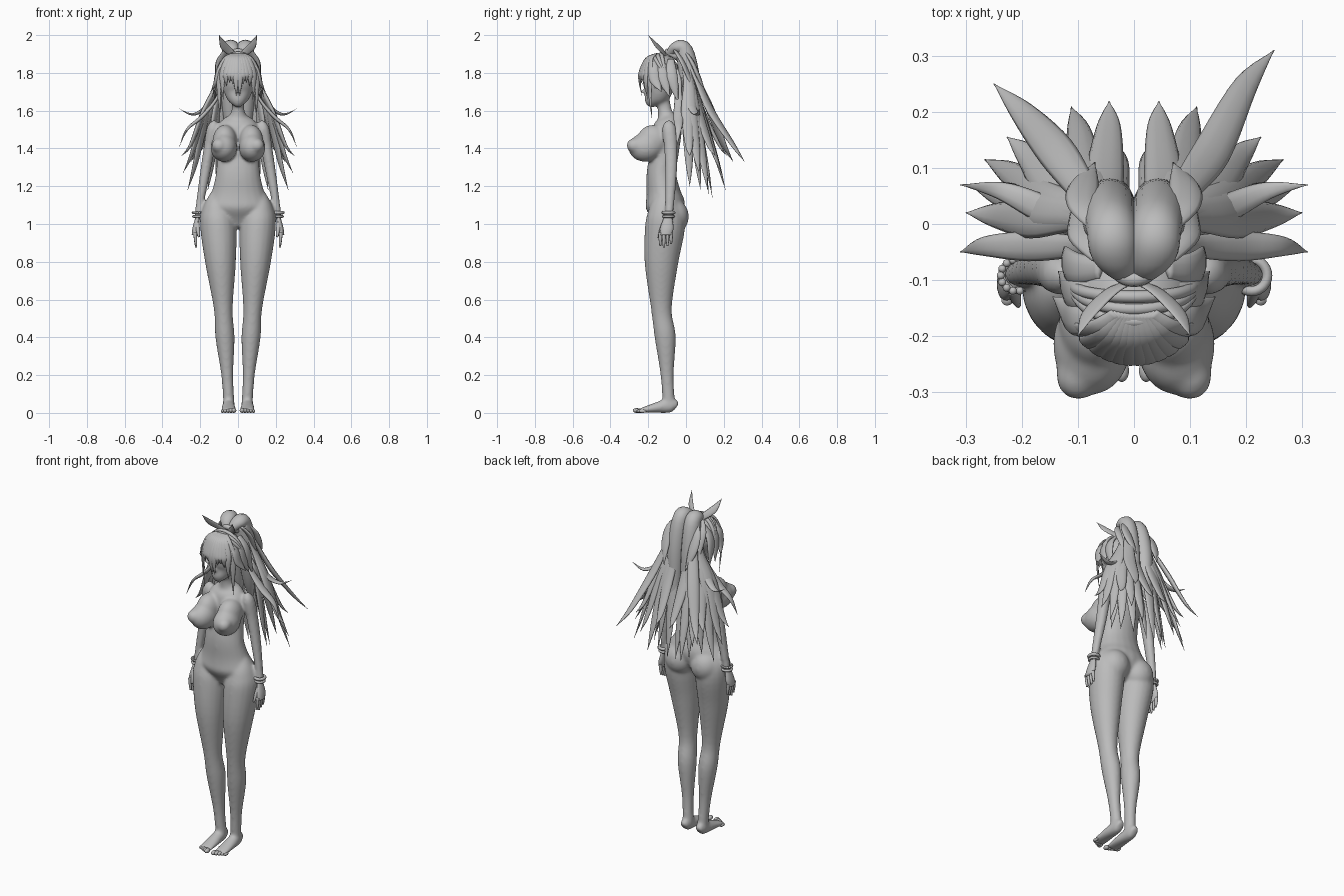
import bpy, bmesh, math
from mathutils import Vector

if "Cube" in bpy.data.objects:
    bpy.data.objects.remove(bpy.data.objects["Cube"])

grey = bpy.data.materials.new("plain_grey")
grey.use_nodes = True
grey.diffuse_color = (0.5, 0.5, 0.5, 1)
grey.node_tree.nodes["Principled BSDF"].inputs["Base Color"].default_value = grey.diffuse_color

ACROSS, DEPTH = Vector((1, 0, 0)), Vector((0, 1, 0))
MIRROR = {"right": -1, "left": 1}


def finish(bm, name):
    bmesh.ops.recalc_face_normals(bm, faces=bm.faces)
    mesh = bpy.data.meshes.new(name)
    bm.to_mesh(mesh)
    bm.free()
    mesh.materials.append(grey)
    mesh.shade_smooth()
    ob = bpy.data.objects.new(name, mesh)
    bpy.context.collection.objects.link(ob)
    return ob


def spline(points, steps):
    """Catmull-Rom through points that carry position, width and thickness."""
    result = []
    last = len(points) - 1
    for i in range(last):
        before, start, end, after = (Vector(points[min(max(k, 0), last)]) for k in range(i - 1, i + 3))
        slope_in, slope_out = (end - before) / 2, (after - start) / 2
        for k in range(steps):
            t = k / steps
            ease = t * t * (3 - 2 * t)
            result.append(start.lerp(end, ease) + slope_in * (t * (1 - t) ** 2) - slope_out * (t * t * (1 - t)))
    return result + [Vector(points[last])]


def tube(name, points, side=ACROSS, sides=20, steps=5):
    """Sweep an ellipse along a path of (x, y, z, half width, half thickness)."""
    bm = bmesh.new()
    path = spline(points, steps)
    rings = []
    for i, point in enumerate(path):
        ahead, behind = path[min(i + 1, len(path) - 1)], path[max(i - 1, 0)]
        normal = side.cross(Vector((ahead - behind)[:3])).normalized()
        width, thick = max(point[3], 0.001), max(point[4], 0.001)
        angles = [math.tau * k / sides for k in range(sides)]
        rings.append([bm.verts.new(Vector(point[:3]) + side * (width * math.cos(a)) + normal * (thick * math.sin(a)))
                      for a in angles])
    for lower, upper in zip(rings, rings[1:]):
        for k in range(sides):
            bm.faces.new((lower[k - 1], lower[k], upper[k], upper[k - 1]))
    bm.faces.new(rings[0])
    bm.faces.new(rings[-1])
    return finish(bm, name)


def column(name, rows, x_at, thick_at, side=ACROSS):
    """Upright limb from (height, depth, half width) rows and rules for x and thickness."""
    return tube(name, [(x_at(z), y, z, width, thick_at(width)) for z, y, width in rows], side)


def ball(name, centre, radius, opening=None):
    bm = bmesh.new()
    bmesh.ops.create_uvsphere(bm, u_segments=32, v_segments=20, radius=1)
    bmesh.ops.scale(bm, verts=bm.verts, vec=radius)
    bmesh.ops.translate(bm, verts=bm.verts, vec=centre)
    if opening:
        holes = [f for f in bm.faces if opening(f.calc_center_median())]
        bmesh.ops.delete(bm, geom=holes, context="FACES")
    return finish(bm, name)


def lock(name, points, width, side=None, flat=0.4):
    """Flat lock of hair, widest in the middle and pointed at the tip."""
    run = Vector(points[-1]) - Vector(points[0])
    side = Vector(side or (-run.y, run.x, 0)).normalized()
    last = len(points) - 1
    swell = [width * min(0.5 + 0.9 * i / last, 2.4 * (1 - i / last)) for i in range(last + 1)]
    return tube(name, [(*p, w, w * flat) for p, w in zip(points, swell)], side, sides=10)


def ring(name, centre, major, minor):
    bpy.ops.mesh.primitive_torus_add(location=centre, major_radius=major, minor_radius=minor,
                                     major_segments=28, minor_segments=8)
    ob = bpy.context.object
    ob.name = name
    ob.data.materials.append(grey)
    ob.data.shade_smooth()
    return ob


def flip(points, s):
    return [(s * x, *rest) for x, *rest in points]


# Torso, neck and head
torso = [(.98, -.12, .04), (1.04, -.11, .13), (1.1, -.11, .17), (1.17, -.12, .14), (1.27, -.13, .117),
         (1.4, -.11, .11), (1.5, -.1, .115), (1.55, -.1, .085), (1.59, -.11, .037), (1.7, -.13, .033)]
head = [(1.62, -.19, .015), (1.65, -.18, .045), (1.7, -.15, .075), (1.8, -.14, .09), (1.88, -.14, .05)]
parts = [column("body", torso, lambda z: 0, lambda w: .02 + w / 2),
         column("head", head, lambda z: 0, lambda w: w),
         ball("nose", (0, -.23, 1.7), (.008, .013, .013))]

# Legs, arms and the fuller shapes of the trunk
leg = [(1.18, -.12, .02), (1.1, -.115, .07), (1, -.11, .096), (.8, -.13, .082), (.55, -.13, .05), (.4, -.11, .051),
       (.2, -.1, .032), (.04, -.09, .03)]
foot = [(.05, -.05, .03, .02, .02), (.05, -.08, .04, .03, .04), (.05, -.2, .02, .04, .02), (.05, -.25, .01, .04, .01)]
arm = [(1.55, -.09, .01), (1.51, -.09, .032), (1.4, -.08, .031), (1.25, -.08, .027), (1.03, -.09, .018)]
for tag, s in MIRROR.items():
    def arm_x(z):
        return s * (.39 - .17 * z)

    parts += [
        column("leg", leg, lambda z: s * (.045 + .06 * z), lambda w: w * 1.1),
        column("arm", arm, arm_x, lambda w: w * 1.15),
        tube("foot", flip(foot, s)),
        ball("buttock", (s * .085, -.065, 1.04), (.085, .08, .09)),
        ball("chest_lower", (s * .075, -.215, 1.405), (.07, .09, .076)),
        ball("chest_upper", (s * .07, -.175, 1.44), (.064, .085, .085)),
        ball("chest_front", (s * .1, -.27, 1.415), (.04, .045, .04)),
    ]
    for i in range(5):
        size = .013 - .001 * i
        ball(f"{tag}_toe_{i}", (s * (.022 + .015 * i), .008 * i - .262, size), (size, .02, size))

    # Hands
    palm = [(1.05, -.095, .018), (.98, -.1, .034), (.94, -.107, .03)]
    column(tag + "_palm", palm, arm_x, lambda w: w / 2, DEPTH)
    for i in range(4):
        y, length = .019 * i - .136, .08 - .01 * abs(i - 1)
        tube(f"{tag}_finger_{i}", [(s * (.227 - .005 * k), y, .955 - length * k, r, r)
                                   for k, r in ((0, .01), (.5, .009), (1, .005))], DEPTH, 10)
    tube(tag + "_thumb", [(s * (.217 - .01 * k), -.115 - .03 * k, 1.01 - .08 * k, r, r)
                          for k, r in ((0, .012), (.5, .011), (1, .005))], DEPTH, 10)

    # Bracelets, beaded on the right
    wrist = Vector((s * .21, -.092, 1.04))
    ring(tag + "_bracelet", wrist, .026, .007)
    wrist.z += .02
    if tag == "left":
        ring("left_bangle", wrist, .028, .009)
    else:
        for i in range(14):
            turn = math.tau * i / 14
            ball(f"right_bead_{i}", wrist + .028 * Vector((math.cos(turn), math.sin(turn), 0)), [.007] * 3)

# Blend the body parts into one smooth skin
bpy.ops.object.select_all(action="DESELECT")
for ob in parts:
    ob.select_set(True)
body = parts[0]
bpy.context.view_layer.objects.active = body
bpy.ops.object.join()
remesh = body.modifiers.new("blend", "REMESH")
remesh.mode = "VOXEL"
remesh.voxel_size = 0.007
remesh.use_smooth_shade = True
soften = body.modifiers.new("soften", "SMOOTH")
soften.iterations = 18

# Hair cap, open over the face, with a band and tie
crown = Vector((0, -.138, 1.79))
cap = Vector((.107, .106, .112))
ball("hair_cap", crown, cap, lambda c: c.y < -.165 and c.z < 1.8)
for row in range(3):
    band = []
    for i in range(9):
        turn = math.pi * i / 8
        rise = math.sin(turn)
        band.append((cap.x * math.cos(turn), -.11 - (.02 + .022 * row) * rise,
                     crown.z + (cap.z - .006 * row) * rise, .011, .011))
    tube(f"hair_band_{row}", band, DEPTH, 10)
ring("hair_tie", (0, -.07, 1.895), .035, .014).rotation_euler.x = -.6

for tag, s in MIRROR.items():
    # Fringe, with its outermost lock falling beside the face
    for i in range(6):
        x = .01 + .018 * i
        y = crown.y - cap.y * math.sqrt(1 - (x / .115) ** 2)
        tip = (1.68, 1.74, 1.75, 1.73, 1.66, 1.56)[i]
        path = [(x / 3, -.16, 1.9), (.7 * x, (y + crown.y) / 2 - .02, 1.875), (x, y, 1.8),
                (x, y, (1.8 + tip) / 2), (.95 * x, y + .01, tip)]
        lock(f"{tag}_fringe_{i}", flip(path, s), .02, (s, 9 * x, 0))
    # Short flicks over the ear
    for i in range(3):
        y = .045 * i - .17
        path = [(.06, y, 1.87), (.1, y, 1.82), (.118, y + .01, 1.75), (.145 - .01 * i, y + .04, 1.7 - .03 * i)]
        lock(f"{tag}_flick_{i}", flip(path, s), .036, DEPTH)
    # Ribbon ends and the swept up ponytail
    ribbon = [(0, -.1, 1.88), (.04, -.12, 1.91), (.08, -.16, 1.95), (.1, -.2, 2)]
    lock(tag + "_ribbon_end", flip(ribbon, s), .024, (s, 0, -1), .25)
    ponytail = [(.015, -.09, 1.89, .02, .02), (.035, -.06, 1.93, .04, .03), (.04, -.01, 1.92, .045, .045),
                (.045, .02, 1.76, .05, .055), (.04, .05, 1.55, .035, .035), (.03, .09, 1.38, 0, 0)]
    tube(tag + "_ponytail", flip(ponytail, s))
    for i in range(2):
        y = .03 - .05 * i
        wisp = [(.06, y - .04, 1.92), (.09, y, 1.86), (.09, y + .04, 1.77), (.07 + .03 * i, y + .08, 1.67)]
        lock(f"{tag}_ponytail_wisp_{i}", flip(wisp, s), .034)

    # Long locks fanned from the side to the back, in an outer and an inner layer
    for layer, count in (("outer", 7), ("inner", 4)):
        inner = layer == "inner"
        for i in range(count):
            turn = math.radians(85) * i / (count - 1)
            reach = .6 if inner else 1
            x = reach * (.02 + .28 * math.cos(turn))
            y = .02 + reach * .2 * math.sin(turn)
            z = 1.2 - .02 * i if inner else 1.36 - .09 * (i % 3)
            path = [(.03 + .1 * x, -.02, 1.9), (.04 + .2 * x, .01 + .1 * y, 1.76), (.03 + x / 2, .4 * y, 1.6),
                    (.01 + .8 * x, .8 * y, .74 + z / 2), (x, y, z)]
            lock(f"{tag}_{layer}_lock_{i}", flip(path, s), .036)
    # Long sweeping lock at the back, then the side locks, one curling up
    far = .31 if s > 0 else .25
    sweep = [(.05, 0, 1.9), (.09, .06, 1.76), (.14, .13, 1.6), (.2, .8 * far, 1.42), (.25, far, 1.33)]
    lock(tag + "_sweep", flip(sweep, s), .036)
    curl = [(.05, -.02, 1.86), (.1, 0, 1.73), (.17, .03, 1.62), (.24, .06, 1.58), (.31, .07, 1.61)]
    lock(tag + "_curl", flip(curl, s), .026)
    droop = [(.05, -.04, 1.82), (.11, -.04, 1.67), (.19, -.04, 1.57), (.27, -.04, 1.5), (.31, -.05, 1.41)]
    lock(tag + "_droop", flip(droop, s), .028)
